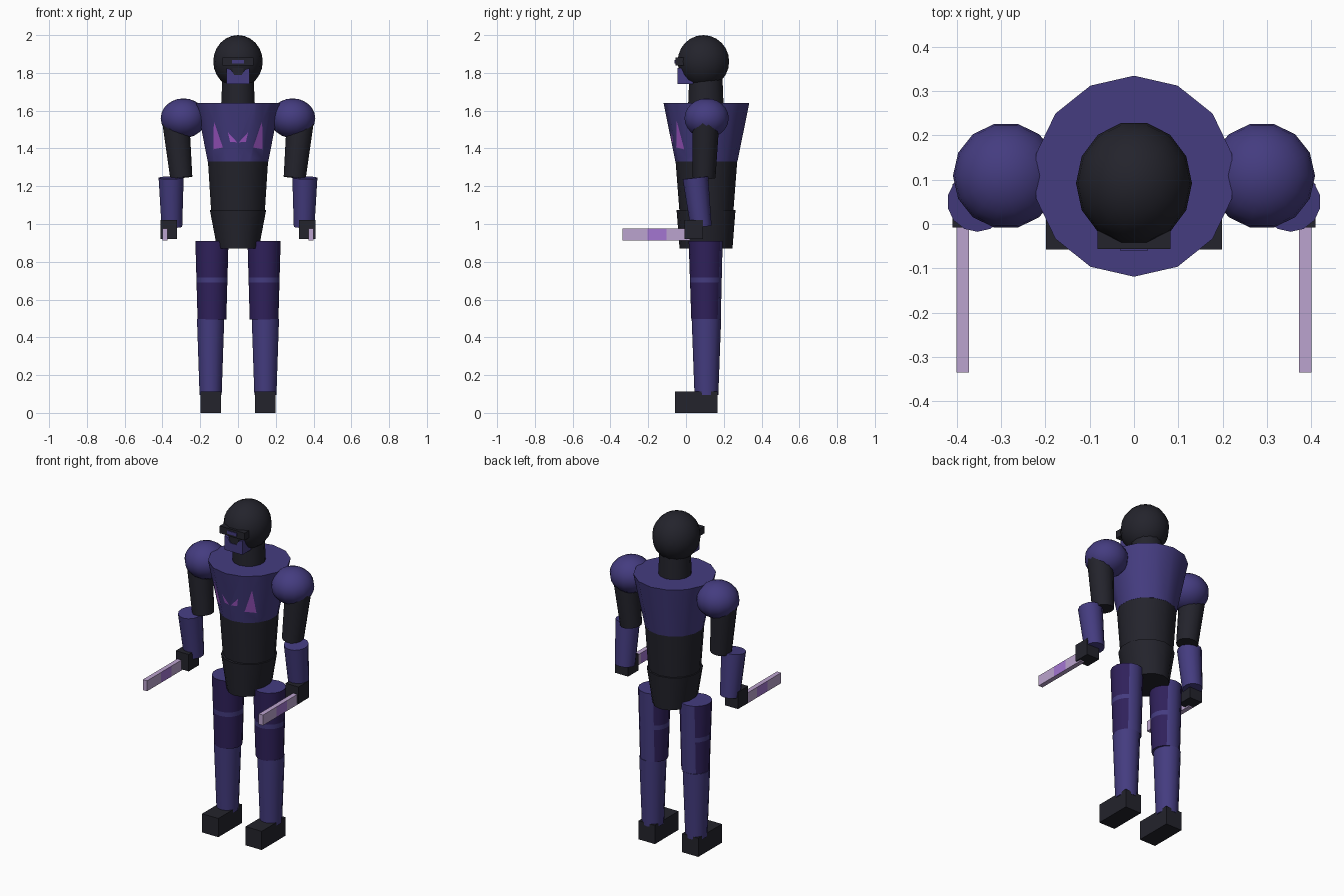
import bpy, bmesh, math
from mathutils import Vector, Matrix

cube = bpy.data.objects.get("Cube")
if cube:
    bpy.data.objects.remove(cube, do_unlink=True)


def material(name, rgb):
    m = bpy.data.materials.new(name)
    m.use_nodes = True
    m.diffuse_color = (*rgb, 1)
    m.node_tree.nodes["Principled BSDF"].inputs["Base Color"].default_value = (*rgb, 1)
    return m


BLACK = material("charcoal", (0.017, 0.017, 0.025))
INDIGO = material("indigo", (0.058, 0.045, 0.215))
PLUM = material("dark plum", (0.029, 0.015, 0.105))
VIOLET = material("bright violet", (0.37, 0.10, 0.60))
LILAC = material("pale lilac", (0.50, 0.37, 0.62))
GRIP = material("mid purple", (0.37, 0.18, 0.64))


def finish(name, bm, *mats):
    bmesh.ops.recalc_face_normals(bm, faces=bm.faces)
    me = bpy.data.meshes.new(name)
    bm.to_mesh(me)
    bm.free()
    for m in mats:
        me.materials.append(m)
    me.shade_smooth()
    me.set_sharp_from_angle(angle=math.radians(35))
    ob = bpy.data.objects.new(name, me)
    bpy.context.collection.objects.link(ob)
    return ob


def tube(p0, p1, r0, r1):
    """Tapered 14-sided tube from p0 to p1; radii are (x, y) pairs."""
    p0, p1 = Vector(p0), Vector(p1)
    turn = Vector((0, 0, 1)).rotation_difference(p1 - p0)
    bm = bmesh.new()
    bmesh.ops.create_cone(bm, cap_ends=True, segments=14, radius1=1, radius2=1, depth=2)
    for v in bm.verts:
        base, r = (p0, r0) if v.co.z < 0 else (p1, r1)
        v.co = base + turn @ Vector((v.co.x * r[0], v.co.y * r[1], 0))
    return bm


def ball(name, centre, radii, mat):
    bm = bmesh.new()
    bmesh.ops.create_uvsphere(bm, u_segments=14, v_segments=12, radius=1)
    m = Matrix.Translation(centre) @ Matrix.Diagonal((*radii, 1)) @ Matrix.Rotation(math.pi / 2, 4, "Z")
    bm.transform(m)
    return finish(name, bm, mat)


def box(lo, hi):
    lo, hi = Vector(lo), Vector(hi)
    bm = bmesh.new()
    bmesh.ops.create_cube(bm, size=1)
    bm.transform(Matrix.Translation((lo + hi) / 2) @ Matrix.Diagonal((*(hi - lo), 1)))
    return bm


def cut(bm, co, no, faces=None):
    faces = list(faces or bm.faces)
    geom = set(faces)
    for f in faces:
        geom.update(f.edges, f.verts)
    bmesh.ops.bisect_plane(bm, geom=list(geom), plane_co=co, plane_no=no)


def paint_triangle(bm, tri, index):
    """Cut a triangle given in front (x, z) into the front faces and colour it."""
    pts = [Vector((x, 0, z)) for x, z in tri]
    mid = sum(pts, Vector()) / 3
    planes = []
    for a, b in zip(pts, pts[1:] + pts[:1]):
        n = (b - a).cross(Vector((0, 1, 0)))
        if n.dot(mid - a) < 0:
            n.negate()
        planes.append((a, n))
        cut(bm, a, n, [f for f in bm.faces if f.normal.y < -0.3])
    for f in bm.faces:
        c = f.calc_center_median()
        if f.normal.y < -0.3 and all(n.dot(c - a) > 0 for a, n in planes):
            f.material_index = index


# Chest with painted marks
chest = tube((0, 0.108, 1.33), (0, 0.108, 1.64), (0.164, 0.164), (0.227, 0.227))
chest.normal_update()
for s in (-1, 1):
    paint_triangle(chest, [(s * 0.128, 1.545), (s * 0.13, 1.395), (s * 0.08, 1.405)], 1)
    paint_triangle(chest, [(s * 0.053, 1.485), (s * 0.042, 1.435), (s * 0.004, 1.432)], 1)
finish("chest", chest, INDIGO, VIOLET)

# Lower trunk and neck
finish("abdomen", tube((0, 0.108, 1.07), (0, 0.108, 1.33), (0.146, 0.143), (0.163, 0.163)), BLACK)
finish("pelvis", tube((0, 0.106, 0.87), (0, 0.106, 1.075), (0.113, 0.14), (0.153, 0.156)), BLACK)
finish("neck", tube((0, 0.105, 1.6), (0, 0.105, 1.77), (0.093, 0.095), (0.085, 0.088)), BLACK)

# Head, visor and mask
ball("head", (0, 0.092, 1.86), (0.131, 0.14, 0.14), BLACK)
finish("visor", box((-0.083, -0.056, 1.838), (0.083, 0.02, 1.882)), BLACK)
finish("visor_lens", box((-0.032, -0.06, 1.85), (0.032, -0.053, 1.869)), INDIGO)
outline = [(-0.06, 1.74), (0.06, 1.74), (0.06, 1.825), (0.038, 1.818),
           (0.02, 1.79), (-0.02, 1.79), (-0.038, 1.818), (-0.06, 1.825)]
mask = bmesh.new()
face = mask.faces.new([mask.verts.new((x, -0.044, z)) for x, z in outline])
ext = bmesh.ops.extrude_face_region(mask, geom=[face])["geom"]
bmesh.ops.translate(mask, vec=(0, 0.08, 0), verts=[e for e in ext if isinstance(e, bmesh.types.BMVert)])
if face.is_valid is False or len(mask.faces) < 10:
    mask.faces.new([v for v in mask.verts if v.co.y < 0])
finish("face_mask", mask, INDIGO)
finish("nose_guard", box((-0.03, -0.04, 1.785), (0.03, 0.0, 1.84)), BLACK)

for side, s in (("right", -1), ("left", 1)):
    # Arm
    ball(side + "_shoulder", (s * 0.289, 0.109, 1.56), (0.12, 0.12, 0.105), INDIGO)
    finish(side + "_upper_arm", tube((s * 0.30, 0.095, 1.245), (s * 0.33, 0.105, 1.55),
                                     (0.06, 0.061), (0.074, 0.072)), BLACK)
    finish(side + "_forearm", tube((s * 0.35, 0.08, 0.985), (s * 0.354, 0.05, 1.245),
                                   (0.056, 0.056), (0.068, 0.068)), INDIGO)
    finish(side + "_hand", box((s * 0.367 - 0.043, -0.008, 0.92), (s * 0.367 + 0.043, 0.09, 1.022)), BLACK)

    # Baton with a coloured band on its two broad sides
    baton = box((s * 0.387 - 0.014, -0.335, 0.912), (s * 0.387 + 0.014, 0.02, 0.975))
    for y in (-0.203, -0.104):
        cut(baton, (0, y, 0), (0, 1, 0))
    baton.normal_update()
    for f in baton.faces:
        if abs(f.normal.x) > 0.9 and -0.2 < f.calc_center_median().y < -0.11:
            f.material_index = 1
    finish(side + "_baton", baton, LILAC, GRIP)

    # Thigh with dark panels split by a band and a strip down the back
    x = s * 0.138
    thigh = tube((x, 0.106, 0.495), (x, 0.104, 0.91), (0.078, 0.078), (0.09, 0.09))
    for z in (0.69, 0.717):
        cut(thigh, (0, 0, z), (0, 0, 1))
    for dx in (-0.045, 0.045):
        cut(thigh, (x + dx, 0, 0), (1, 0, 0), [f for f in thigh.faces if f.calc_center_median().y > 0.12])
    thigh.normal_update()
    for f in thigh.faces:
        c = f.calc_center_median()
        back = c.y > 0.12 and abs(c.x - x) < 0.045
        if abs(f.normal.z) < 0.7 and not back and not 0.69 < c.z < 0.717:
            f.material_index = 1
    finish(side + "_thigh", thigh, INDIGO, PLUM)

    # Shin and foot
    finish(side + "_shin", tube((s * 0.145, 0.108, 0.095), (s * 0.145, 0.108, 0.497),
                                (0.06, 0.063), (0.074, 0.078)), INDIGO)
    finish(side + "_foot", box((s * 0.145 - 0.054, -0.058, 0), (s * 0.145 + 0.054, 0.167, 0.113)), BLACK)
